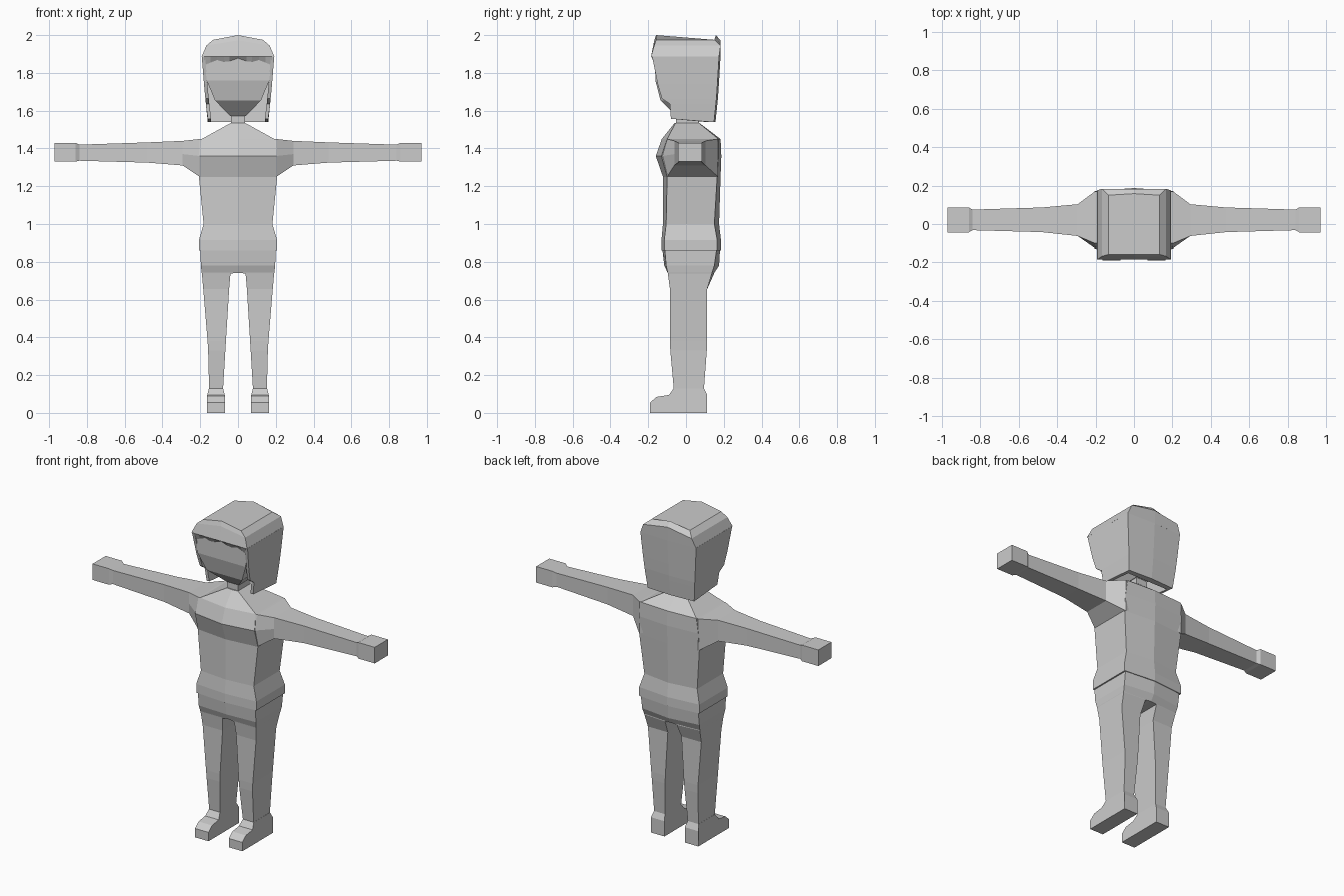
import bpy, bmesh

grey = bpy.data.materials.new("plain grey")
grey.diffuse_color = (0.6, 0.6, 0.6, 1)


def loft(name, rings, mirror=False):
    """Skin a list of equal-length closed rings, cap both ends."""
    bm = bmesh.new()
    vs = [[bm.verts.new(p) for p in r] for r in rings]
    n = len(rings[0])
    for a, b in zip(vs, vs[1:]):
        for i in range(n):
            j = (i + 1) % n
            bm.faces.new((a[i], a[j], b[j], b[i]))
    bm.faces.new(vs[0][::-1])
    bm.faces.new(vs[-1])
    bmesh.ops.recalc_face_normals(bm, faces=bm.faces)
    me = bpy.data.meshes.new(name)
    bm.to_mesh(me)
    bm.free()
    me.materials.append(grey)
    ob = bpy.data.objects.new(name, me)
    bpy.context.collection.objects.link(ob)
    if mirror:
        ob.modifiers.new("mirror", 'MIRROR').use_mirror_merge = False
    return ob


def hexring(z, w, fc, fs, bs, bc):
    """Body section: front centre, front side, back side, back centre."""
    return [(0, fc, z), (w, fs, z), (w, bs, z), (0, bc, z), (-w, bs, z), (-w, fs, z)]


# shirt body with hem, waist, chest and sloping shoulders
loft("shirt", [hexring(*r) for r in (
    (0.86, 0.207, -0.130, -0.115, 0.165, 0.185),
    (0.915, 0.207, -0.130, -0.115, 0.165, 0.185),
    (1.00, 0.182, -0.122, -0.105, 0.150, 0.175),
    (1.25, 0.207, -0.122, -0.100, 0.165, 0.183),
    (1.36, 0.205, -0.160, -0.130, 0.172, 0.187),
    (1.45, 0.192, -0.128, -0.100, 0.172, 0.183),
    (1.535, 0.038, -0.060, -0.055, 0.068, 0.070))])

# arms: x, bottom z, front-edge z, top z, front y, back y
arm = []
for x, z0, zm, z1, y0, y1 in (
        (0.180, 1.26, 1.36, 1.450, -0.125, 0.168),
        (0.203, 1.25, 1.36, 1.450, -0.125, 0.170),
        (0.293, 1.31, 1.37, 1.440, -0.062, 0.103),
        (0.480, 1.325, 1.375, 1.432, -0.042, 0.086),
        (0.840, 1.335, 1.375, 1.420, -0.032, 0.075),
        (0.860, 1.330, 1.380, 1.430, -0.043, 0.086),
        (0.972, 1.330, 1.380, 1.430, -0.043, 0.086)):
    # the front and back bulge at mid height only near the shoulder
    k = 0.8 if x < 0.25 else 1
    arm.append([(x, y0 * k, z0), (x, y0, zm), (x, y0 * k, z1),
                (x, y1, z1), (x, y1, zm), (x, y1, z0)])
loft("arm", arm, mirror=True)

# trousers: z, inner x, outer x, inner front y, outer front y, inner back y, outer back y
legs = []
for z, xi, xo, fi, fo, bi, bo in (
        (0.865, 0.000, 0.198, -0.125, -0.112, 0.180, 0.162),
        (0.78, 0.000, 0.197, -0.115, -0.105, 0.175, 0.150),
        (0.742, 0.000, 0.192, -0.095, -0.097, 0.150, 0.138),
        (0.738, 0.040, 0.191, -0.095, -0.096, 0.149, 0.137),
        (0.655, 0.047, 0.184, -0.085, -0.085, 0.112, 0.112),
        (0.38, 0.064, 0.161, -0.085, -0.085, 0.112, 0.112),
        (0.33, 0.067, 0.158, -0.083, -0.083, 0.110, 0.110),
        (0.13, 0.079, 0.153, -0.065, -0.065, 0.095, 0.095)):
    legs.append([(xi, fi, z), (xo, fo, z), (xo, bo, z), (xi, bi, z)])
loft("trouser_leg", legs, mirror=True)

# shoes from a side profile
shoe = ((-0.19, 0), (-0.19, 0.055), (-0.155, 0.085), (-0.09, 0.095),
        (-0.065, 0.13), (0.095, 0.13), (0.112, 0.095), (0.112, 0))
loft("shoe", [[(x + s * 0.009 * (z > 0.12), y, z) for y, z in shoe]
              for x, s in ((0.07, 1), (0.163, -1))], mirror=True)


def box_ring(z, w, y0, y1):
    return [(w, y0, z), (w, y1, z), (-w, y1, z), (-w, y0, z)]


# neck and face with a tapered chin
loft("neck", [box_ring(1.52, 0.038, -0.052, 0.068), box_ring(1.62, 0.038, -0.052, 0.068)])
loft("face", [box_ring(*r) for r in (
    (1.572, 0.042, -0.052, 0.07), (1.655, 0.122, -0.135, 0.11),
    (1.76, 0.166, -0.162, 0.13), (1.90, 0.178, -0.165, 0.14))])

# hair crown: flat-topped with a centre ridge and bevelled rim
crown = []
for w, y0, y1, z, zc in ((0.192, -0.185, 0.175, 1.888, 1.888),
                         (0.132, -0.158, 0.150, 1.975, 2.0)):
    crown.append([(0, y0, zc), (w, y0, z), (w, y1, z), (0, y1 + 0.008, zc),
                  (-w, y1, z), (-w, y0, z)])
rim = [(x, y * 1.01 if y < 0 else 0.183, 1.972 if x == 0 else 1.945)
       for x, y, z in crown[0]]
rim = [(x * 0.87, y * (0.9 if y < 0 else 1), z) for x, y, z in rim]
loft("hair_crown", [crown[0], rim, crown[1]])

# hair curtain: U-shaped shell around the sides and back
curtain = []
for z, w, y0, y1 in ((1.545, 0.160, -0.080, 0.148), (1.635, 0.170, -0.085, 0.158),
                     (1.665, 0.173, -0.128, 0.161), (1.74, 0.180, -0.150, 0.166),
                     (1.89, 0.192, -0.180, 0.175)):
    t = 0.018
    zb = z - (0.006 if z < 1.6 else 0)
    zf = z + (0.012 if z < 1.6 else 0)
    curtain.append([(w, y0, zf), (w, y1, zb), (0, y1 + 0.008, zb), (-w, y1, zb),
                    (-w, y0, zf), (t - w, y0, zf), (t - w, y1 - 0.03, zb),
                    (0, y1 - 0.03, zb), (w - t, y1 - 0.03, zb), (w - t, y0, zf)])
loft("hair_curtain", curtain)

# scalloped fringe sloping back under the crown
drops = (1.84, 1.855, 1.868, 1.858, 1.862, 1.878)
xs = (0.18, 0.145, 0.11, 0.075, 0.045, 0.0)
fringe = [[(x, -0.184, 1.89), (x, -0.166, z), (x, -0.12, z), (x, -0.12, 1.89)]
          for x, z in zip(xs, drops)]
loft("fringe", fringe, mirror=True)
